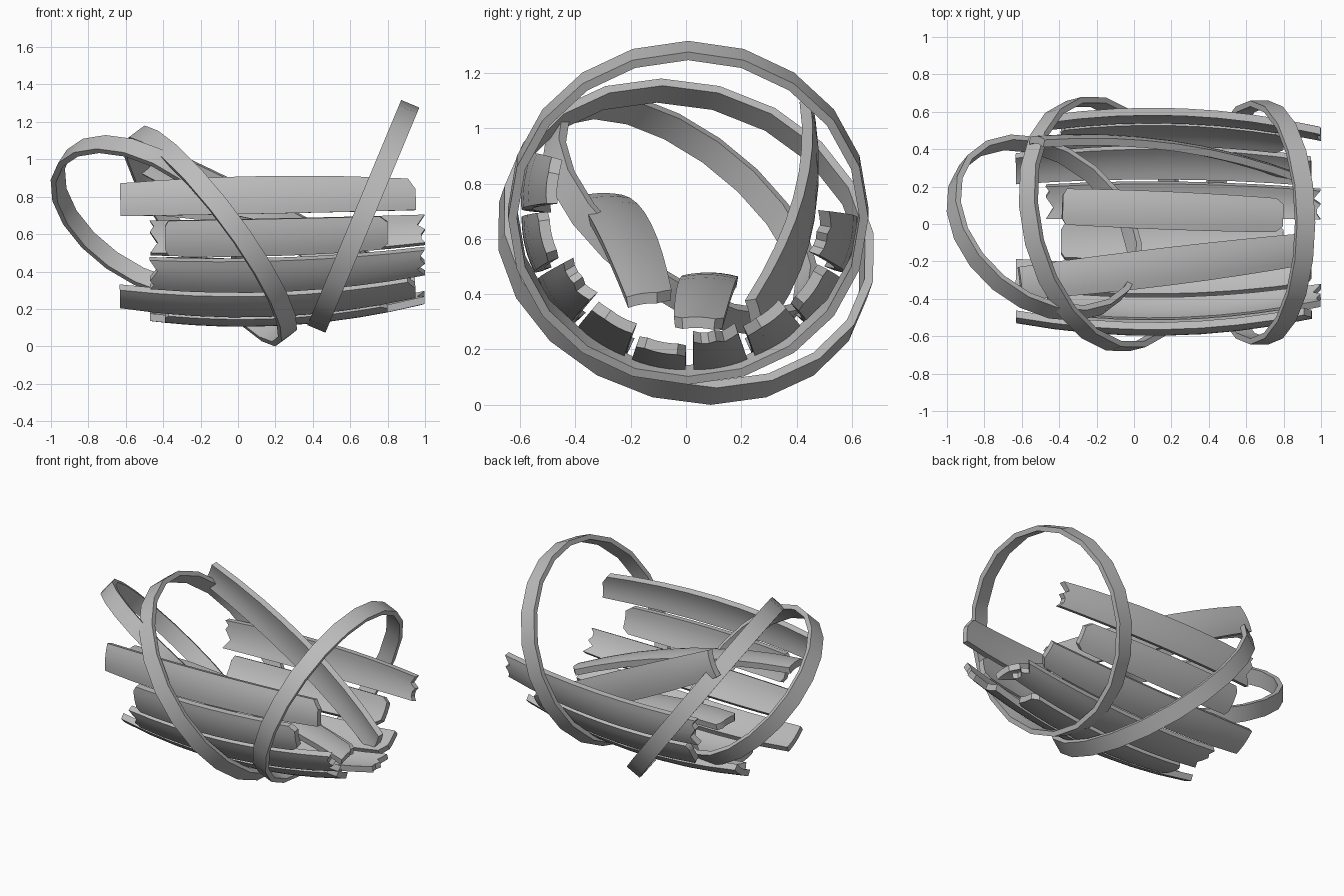
import bpy, bmesh, math
from mathutils import Vector, Matrix

cube = bpy.data.objects.get("Cube")
if cube:
    bpy.data.objects.remove(cube, do_unlink=True)

grey = bpy.data.materials.new("weathered grey")
grey.use_nodes = True
grey.diffuse_color = (0.5, 0.5, 0.5, 1)
grey.node_tree.nodes["Principled BSDF"].inputs["Base Color"].default_value = (0.5, 0.5, 0.5, 1)


def finish(name, bm, matrix):
    """Turn a bmesh into a shaded object placed by a matrix."""
    bmesh.ops.recalc_face_normals(bm, faces=bm.faces)
    mesh = bpy.data.meshes.new(name)
    bm.to_mesh(mesh)
    bm.free()
    mesh.materials.append(grey)
    obj = bpy.data.objects.new(name, mesh)
    bpy.context.collection.objects.link(obj)
    obj.matrix_world = matrix
    bpy.ops.object.select_all(action="DESELECT")
    obj.select_set(True)
    bpy.context.view_layer.objects.active = obj
    bpy.ops.object.shade_smooth_by_angle(angle=math.radians(35))


def frame(origin, along, outward):
    """Matrix with x along the plank and z along its outer side."""
    x = Vector(along).normalized()
    z = Vector(outward)
    z = (z - x * z.dot(x)).normalized()
    y = z.cross(x)
    m = Matrix((x, y, z)).transposed().to_4x4()
    m.translation = origin
    return m


# Splintered end shapes: how far each column of the end is cut back
ENDS = {
    "long": ((0, 0, 0, 0, 0, 0, 0), (0, 0, 0, 0, 0, 1, 2)),
    "short": ((1, 0, 0, 0, 0, 0, 1), (2, 0, 0, 0, 0, 0, 2)),
    "split": ((0, 1, 0, 1, 2, 1, 0), (0, 1, 2, 0, 1, 1, 0)),
}
SPAN = {"long": (-0.73, 0.85), "short": (-0.49, 0.70), "split": (-0.57, 0.90)}
STEPS, THICK, BOW = 8, 0.04, 0.125


def stave(name, kind, matrix):
    """Bowed, tapered barrel stave with splintered ends."""
    lo, hi = SPAN[kind]
    left, right = ENDS[kind]
    cols = len(left)
    n = 2 * cols
    bm = bmesh.new()
    rows = []
    for i in range(STEPS + 1):
        row = []
        for side in (0, 1):
            for c in range(cols):
                x = lo + (hi - lo) * i / STEPS
                if i == 0:
                    x += left[c] * 0.02
                elif i == STEPS:
                    x -= right[c] * 0.02
                across = 2 * c / (cols - 1) - 1
                half = 0.102 - 0.025 * x * x
                z = -BOW * x * x - 0.012 * across ** 2 - side * THICK
                row.append(bm.verts.new((x, across * half * (1 - 0.06 * side), z)))
        # Section as a closed loop: outer side, then inner side backwards
        rows.append(row[:cols] + list(reversed(row[cols:])))
    for a, b in zip(rows, rows[1:]):
        for k in range(n):
            bm.faces.new((a[k], a[(k + 1) % n], b[(k + 1) % n], b[k]))
    for r in (rows[0], rows[-1]):
        for c in range(cols - 1):
            bm.faces.new((r[c], r[c + 1], r[n - 2 - c], r[n - 1 - c]))
    finish(name, bm, matrix)


def hoop(name, centre, normal, radius, width=0.105, thick=0.032, sides=20):
    """Flat band bent into a faceted ring."""
    bm = bmesh.new()
    rings = []
    for i in range(sides):
        a = math.tau * i / sides
        rings.append([bm.verts.new((r * math.cos(a), r * math.sin(a), h))
                      for r, h in ((radius, -width / 2), (radius, width / 2),
                                   (radius - thick, width / 2), (radius - thick, -width / 2))])
    for i in range(sides):
        a, b = rings[i], rings[(i + 1) % sides]
        for k in range(4):
            bm.faces.new((a[k], b[k], b[(k + 1) % 4], a[(k + 1) % 4]))
    m = Vector(normal).to_track_quat("Z", "Y").to_matrix().to_4x4()
    m.translation = centre
    finish(name, bm, m)


# Lower shell of the barrel: nine staves in a cradle
kinds = ("long", "short", "split")
for i in range(9):
    a = math.radians(-9 + 22 * i)
    out = Vector((0, -math.cos(a), -math.sin(a)))
    origin = Vector((0.1, 0.013, 0.715)) + out * 0.613
    stave(f"shell_stave_{i + 1}", kinds[i % 3], frame(origin, (1, 0, 0.02), out))

# Loose staves that have fallen inside
stave("loose_short_stave", "short", frame((0.11, 0.075, 0.455), (1, -0.04, -0.11), (0, 0.03, 1)))
stave("loose_slanted_stave", "long", frame((0.12, -0.235, 0.675), (1, 0.12, -0.22), (0, -0.06, 1)))
stave("leaning_stave", "long", frame((0.14, 0.455, 0.695), (0.88, -0.11, -0.45), (0, 1, 0.1)))

# Slipped hoops
hoop("right_hoop", (0.67, 0.008, 0.695), (0.923, 0, -0.385), 0.652)
hoop("middle_hoop", (-0.15, 0, 0.59), (0.78, 0.2, 0.58), 0.69)
hoop("left_hoop", (-0.48, -0.02, 0.69), (0.46, 0.55, 0.70), 0.563)
